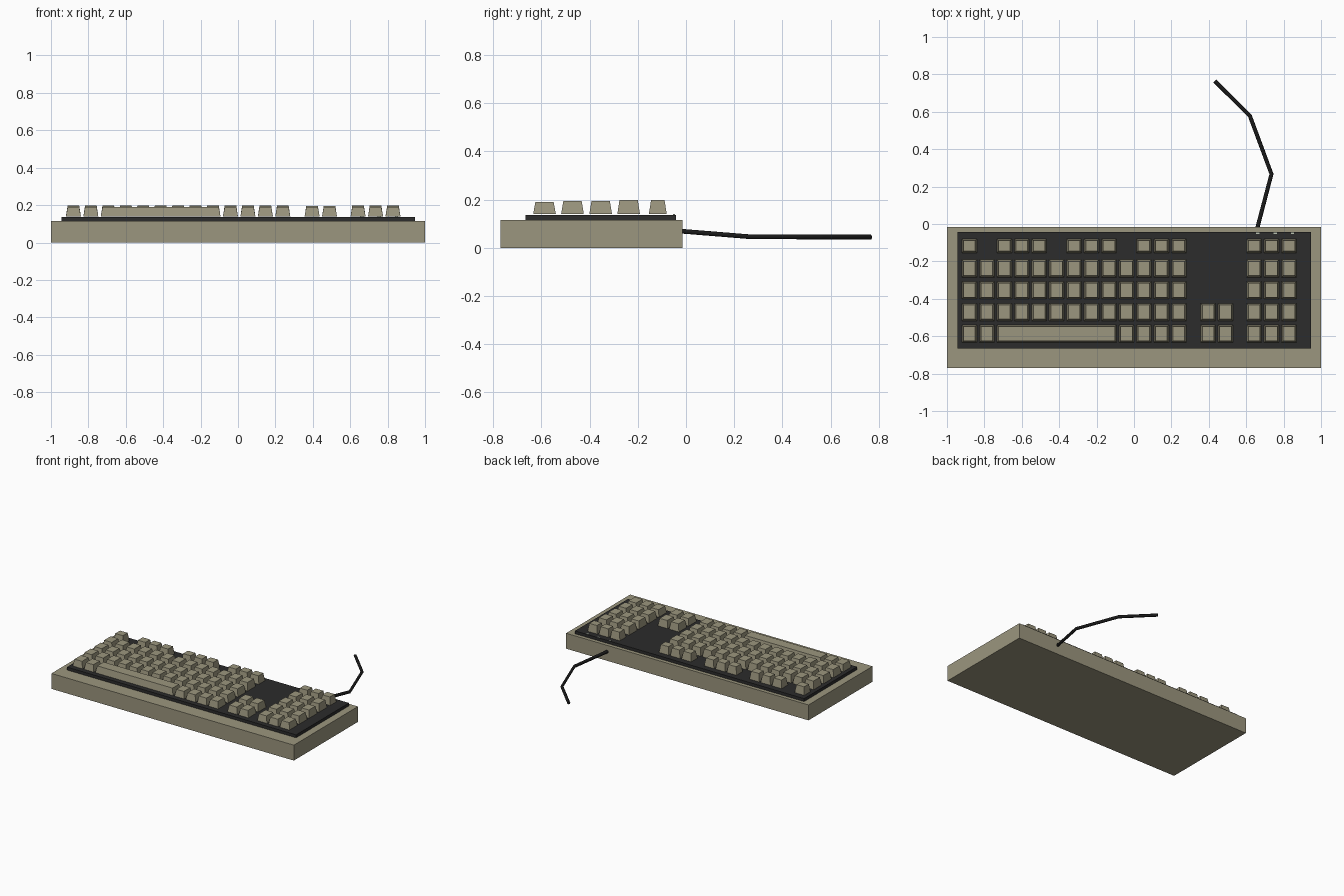
import bpy
import bmesh
from mathutils import Vector

if "Cube" in bpy.data.objects:
    bpy.data.objects.remove(bpy.data.objects["Cube"], do_unlink=True)


def make_material(name, rgb):
    mat = bpy.data.materials.new(name)
    mat.use_nodes = True
    mat.diffuse_color = (*rgb, 1)
    mat.node_tree.nodes["Principled BSDF"].inputs["Base Color"].default_value = (*rgb, 1)
    return mat


beige = make_material("beige plastic", (0.33, 0.305, 0.21))
charcoal = make_material("charcoal panel", (0.025, 0.025, 0.025))
black = make_material("black cable", (0.01, 0.01, 0.01))
pale = make_material("pale indicator", (0.5, 0.55, 0.45))


def add_block(bm, x, y, z, inset=0):
    """Box between (low, high) pairs, its top drawn in by inset."""
    block = bmesh.ops.create_cube(bm, size=1)
    for v in block["verts"]:
        top = v.co.z > 0
        shrink = inset if top else 0
        v.co = Vector((
            x[1] - shrink if v.co.x > 0 else x[0] + shrink,
            y[1] - shrink if v.co.y > 0 else y[0] + shrink,
            z[1] if top else z[0]))


def finish(name, bm, mat):
    mesh = bpy.data.meshes.new(name)
    bm.to_mesh(mesh)
    bm.free()
    mesh.materials.append(mat)
    obj = bpy.data.objects.new(name, mesh)
    bpy.context.collection.objects.link(obj)
    return obj


# Case and raised key panel
bm = bmesh.new()
add_block(bm, (-1, 1), (-0.77, -0.015), (0, 0.115))
finish("case", bm, beige)

bm = bmesh.new()
add_block(bm, (-0.945, 0.945), (-0.665, -0.042), (0.11, 0.137))
finish("key_panel", bm, charcoal)

# Key rows from front to back: centre, half depth, top height, main columns
PITCH = 0.0933
HALF = 0.04
KEY_BASE = 0.14
every = list(range(13))
rows = [
    ("front_row", -0.587, 0.047, 0.190, [0, 1, 9, 10, 11, 12]),
    ("second_row", -0.471, 0.047, 0.195, every),
    ("third_row", -0.354, 0.047, 0.195, every),
    ("fourth_row", -0.238, 0.047, 0.198, every),
    ("function_row", -0.117, 0.037, 0.198, [0, 2, 3, 4, 6, 7, 8, 10, 11, 12]),
]
first = -0.88
number_pad = [0.642 + i * PITCH for i in range(3)]
arrow_keys = [0.396, 0.396 + PITCH]

for name, y, depth, top, columns in rows:
    centres = [first + c * PITCH for c in columns] + number_pad
    if name in ("front_row", "second_row"):
        centres += arrow_keys
    bm = bmesh.new()
    for x in centres:
        add_block(bm, (x - HALF, x + HALF), (y - depth, y + depth), (KEY_BASE, top), 0.009)
    finish(name + "_keys", bm, beige)

# Space bar
bm = bmesh.new()
y, depth, top = rows[0][1:4]
add_block(bm, (first + 2 * PITCH - HALF, first + 8 * PITCH + HALF),
          (y - depth, y + depth), (KEY_BASE, top), 0.009)
finish("space_bar", bm, beige)

# Indicator lights
bm = bmesh.new()
for x in number_pad:
    add_block(bm, (x + 0.01, x + 0.028), (-0.053, -0.046), (0.135, 0.14))
finish("indicator_lights", bm, pale)

# Angular cable
curve = bpy.data.curves.new("cable", "CURVE")
curve.dimensions = "3D"
curve.bevel_depth = 0.011
curve.bevel_resolution = 1
curve.use_fill_caps = True
path = [(0.657, -0.03, 0.07), (0.735, 0.267, 0.046), (0.62, 0.577, 0.045), (0.432, 0.765, 0.045)]
spline = curve.splines.new("POLY")
spline.points.add(len(path) - 1)
for point, co in zip(spline.points, path):
    point.co = (*co, 1)
curve.materials.append(black)
cable = bpy.data.objects.new("cable", curve)
bpy.context.collection.objects.link(cable)
